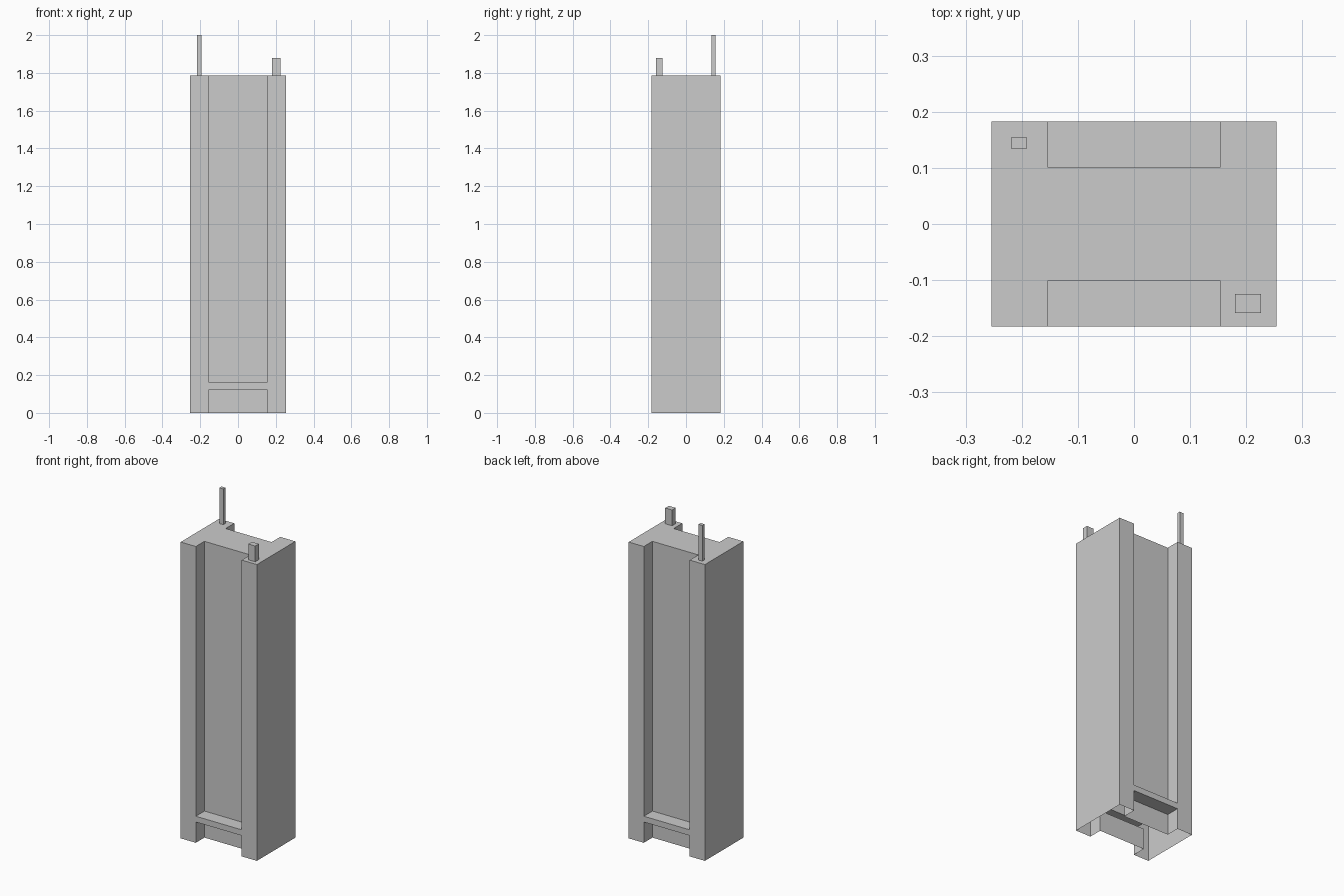
import bpy
import bmesh

if "Cube" in bpy.data.objects:
    bpy.data.objects.remove(bpy.data.objects["Cube"])

HX, HY, TOP = 0.254, 0.183, 1.785     # tower half width, half depth, height
RX, RY = 0.153, 0.101                 # recess half width, recess wall depth


def box(name, lo, hi):
    """Axis-aligned box between two corners."""
    bm = bmesh.new()
    bmesh.ops.create_cube(bm, size=1)
    for v in bm.verts:
        v.co = [(a + b) / 2 + c * (b - a) for a, b, c in zip(lo, hi, v.co)]
    mesh = bpy.data.meshes.new(name)
    bm.to_mesh(mesh)
    bm.free()
    obj = bpy.data.objects.new(name, mesh)
    bpy.context.collection.objects.link(obj)
    return obj


def remove_bottom(obj, z):
    """Leave the part open underneath."""
    bm = bmesh.new()
    bm.from_mesh(obj.data)
    faces = [f for f in bm.faces if all(abs(v.co.z - z) < 1e-4 for v in f.verts)]
    bmesh.ops.delete(bm, geom=faces, context='FACES')
    bm.to_mesh(obj.data)
    bm.free()


# Tower body
body = box("tower_body", (-HX, -HY, 0), (HX, HY, TOP))

# Tall recess and low notch on the front and back, leaving a thin ledge between
bpy.context.view_layer.objects.active = body
for side in (-1, 1):
    y0, y1 = sorted((side * RY, side * (HY + 0.1)))
    for z0, z1 in ((-0.1, 0.125), (0.16, TOP + 0.1)):
        cutter = box("recess_cutter", (-RX, y0, z0), (RX, y1, z1))
        cutter.hide_render = True
        mod = body.modifiers.new("recess", 'BOOLEAN')
        mod.operation = 'DIFFERENCE'
        mod.solver = 'EXACT'
        mod.object = cutter
        bpy.ops.object.modifier_apply(modifier=mod.name)
        bpy.data.objects.remove(cutter)

# The body is a hollow shell, open at the base
remove_bottom(body, 0)

# Rooftop mast and short chimney
mast = box("roof_mast", (-0.218, 0.134, TOP), (-0.192, 0.155, 2.0))
chimney = box("roof_chimney", (0.18, -0.159, TOP), (0.226, -0.125, 1.88))
for part in (mast, chimney):
    remove_bottom(part, TOP)
